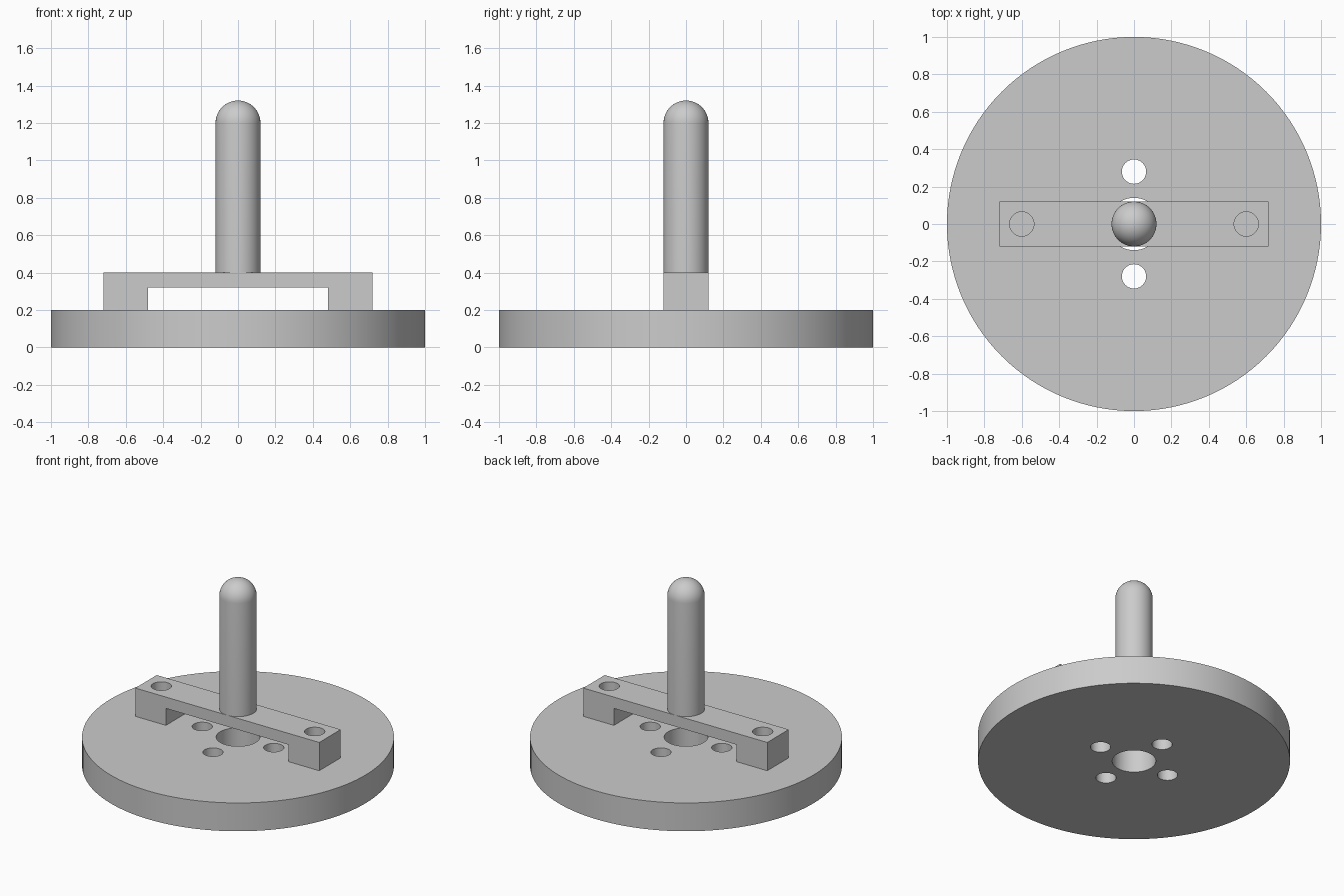
import bpy
import bmesh
from math import sin, cos, pi, radians
from mathutils import Matrix, Vector

cube = bpy.data.objects.get("Cube")
if cube:
    bpy.data.objects.remove(cube, do_unlink=True)

# One plain grey for the whole model
grey = bpy.data.materials.new("light grey")
grey.use_nodes = True
colour = (0.6, 0.6, 0.6, 1)
grey.diffuse_color = colour
grey.node_tree.nodes["Principled BSDF"].inputs["Base Color"].default_value = colour


def make_object(name, bm):
    bmesh.ops.recalc_face_normals(bm, faces=bm.faces)
    mesh = bpy.data.meshes.new(name)
    bm.to_mesh(mesh)
    bm.free()
    mesh.materials.append(grey)
    obj = bpy.data.objects.new(name, mesh)
    bpy.context.collection.objects.link(obj)
    return obj


def add_cylinder(bm, x, y, radius, bottom, top, segments=48):
    bmesh.ops.create_cone(
        bm, cap_ends=True, segments=segments, radius1=radius, radius2=radius,
        depth=top - bottom, matrix=Matrix.Translation((x, y, (bottom + top) / 2)))


def activate(obj):
    bpy.ops.object.select_all(action='DESELECT')
    obj.select_set(True)
    bpy.context.view_layer.objects.active = obj


def drill(obj, holes, bottom, top):
    """Cut round vertical holes, each given as x, y, radius."""
    bm = bmesh.new()
    for x, y, radius in holes:
        add_cylinder(bm, x, y, radius, bottom, top)
    cutter = make_object("hole_cutter", bm)
    cutter.hide_render = True
    cut = obj.modifiers.new("holes", 'BOOLEAN')
    cut.operation = 'DIFFERENCE'
    cut.solver = 'EXACT'
    cut.object = cutter
    activate(obj)
    bpy.ops.object.modifier_apply(modifier=cut.name)
    bpy.data.objects.remove(cutter, do_unlink=True)


def smooth(obj):
    activate(obj)
    bpy.ops.object.shade_smooth_by_angle(angle=radians(30))


BOLT = 0.065

# Round base with a centre bore and a ring of four bolt holes
bm = bmesh.new()
add_cylinder(bm, 0, 0, 1, 0, 0.2, segments=128)
base = make_object("base_disc", bm)
ring = [(0.28 * cos(i * pi / 2), 0.28 * sin(i * pi / 2), BOLT) for i in range(4)]
drill(base, [(0, 0, 0.14)] + ring, -0.1, 0.3)
smooth(base)

# Bridge bracket: stepped profile extruded front to back
half = [(0.48, 0.32), (0.48, 0.2), (0.72, 0.2), (0.72, 0.4)]
outline = half + [(-x, z) for x, z in reversed(half)]
bm = bmesh.new()
face = bm.faces.new([bm.verts.new((x, -0.12, z)) for x, z in outline])
side = bmesh.ops.extrude_face_region(bm, geom=[face])["geom"]
bmesh.ops.translate(bm, vec=Vector((0, 0.24, 0)),
                    verts=[v for v in side if isinstance(v, bmesh.types.BMVert)])
bracket = make_object("bridge_bracket", bm)
drill(bracket, [(s * 0.6, 0, BOLT) for s in (-1, 1)], 0.1, 0.5)
smooth(bracket)

# Upright post with a domed tip, spun from a profile
R, STEPS = 0.12, 12
profile = [(0, 0.4), (R, 0.4)]
profile += [(R * cos(a), 1.2 + R * sin(a))
            for a in (i * pi / 2 / STEPS for i in range(STEPS))]
profile.append((0, 1.2 + R))
bm = bmesh.new()
points = [bm.verts.new((x, 0, z)) for x, z in profile]
edges = [bm.edges.new(pair) for pair in zip(points, points[1:])]
bmesh.ops.spin(bm, geom=points + edges, cent=(0, 0, 0), axis=(0, 0, 1),
               angle=2 * pi, steps=64)
bmesh.ops.remove_doubles(bm, verts=bm.verts, dist=0.0001)
post = make_object("domed_post", bm)
smooth(post)
